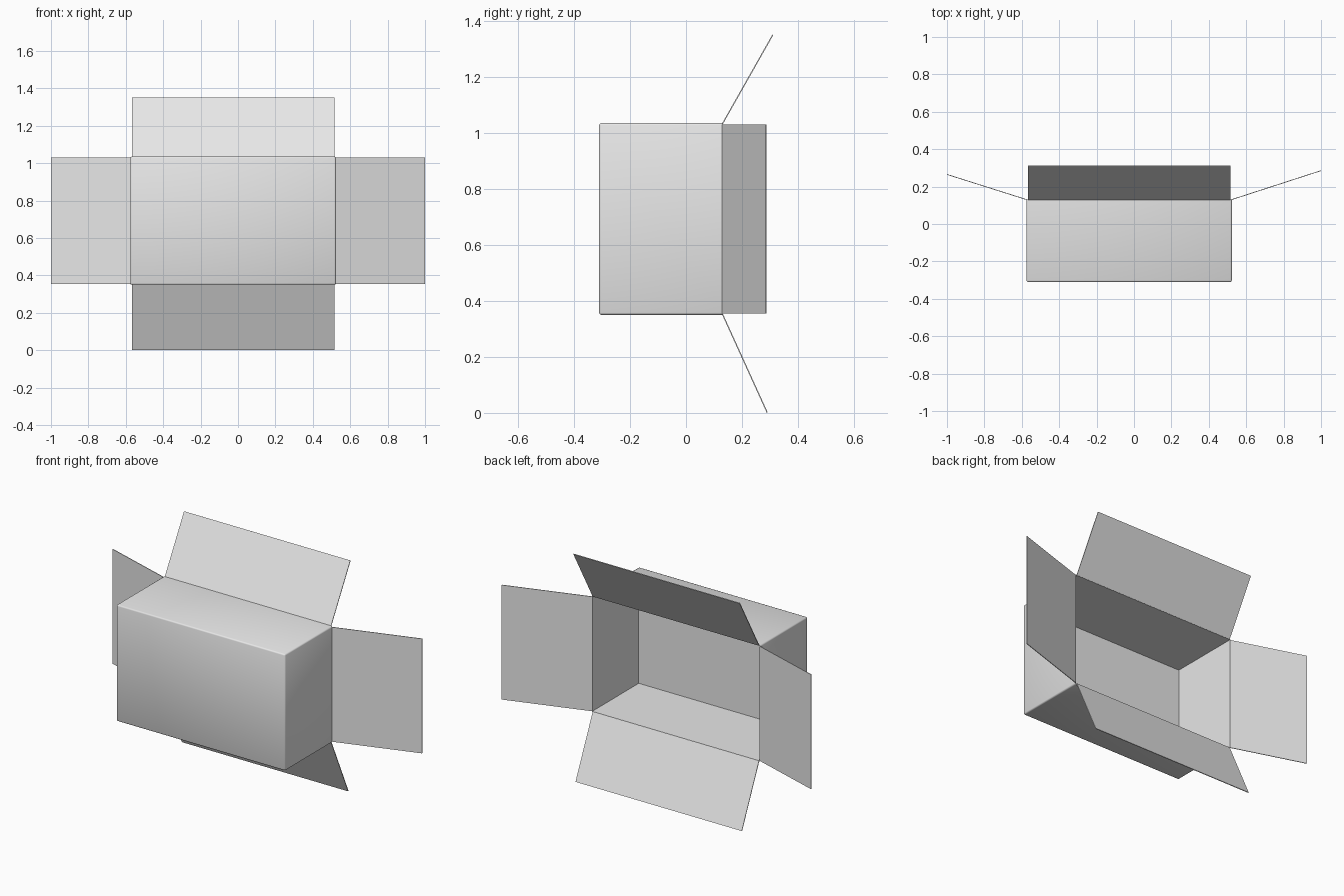
import bpy, bmesh
from mathutils import Vector, Matrix

cube = bpy.data.objects.get("Cube")
if cube:
    bpy.data.objects.remove(cube, do_unlink=True)

card = bpy.data.materials.new("light_grey_card")
card.use_nodes = True
card.diffuse_color = (0.8, 0.8, 0.8, 1)
card.node_tree.nodes["Principled BSDF"].inputs["Base Color"].default_value = (0.8, 0.8, 0.8, 1)

LEFT, RIGHT = -0.575, 0.523
FRONT, BACK = -0.31, 0.13
BOTTOM, TOP = 0.35, 1.035
THICK = 0.004


def finish(bm, name, smooth=False):
    mesh = bpy.data.meshes.new(name)
    for f in bm.faces:
        f.smooth = smooth
    bm.to_mesh(mesh)
    bm.free()
    mesh.materials.append(card)
    obj = bpy.data.objects.new(name, mesh)
    bpy.context.collection.objects.link(obj)
    return obj


def block(margin=0.0):
    """Solid box with the overall carton size; returns it and its back face."""
    lo = Vector((LEFT + margin, FRONT + margin, BOTTOM + margin))
    hi = Vector((RIGHT - margin, BACK, TOP - margin))
    bm = bmesh.new()
    bmesh.ops.create_cube(bm, size=1, matrix=Matrix.Translation((lo + hi) / 2)
                          @ Matrix.Diagonal((*(hi - lo), 1)))
    return bm, max(bm.faces, key=lambda f: f.calc_center_median().y)


# Outer shell: softly bevelled and smooth, open at the back
bm, back = block()
bmesh.ops.delete(bm, geom=[back], context='FACES_ONLY')
bmesh.ops.bevel(bm, geom=[e for e in bm.edges if not e.is_boundary],
                offset=0.008, segments=2, profile=0.5, affect='EDGES')
finish(bm, "box_shell", smooth=True)

# Inner lining: rim and pocket with flat faces
bm, back = block(0.001)
outside = [f for f in bm.faces if f != back]
bmesh.ops.inset_region(bm, faces=[back], thickness=THICK)
floor = bmesh.ops.extrude_discrete_faces(bm, faces=[back])["faces"][0]
bmesh.ops.translate(bm, verts=floor.verts, vec=(0, FRONT - BACK + 2 * THICK, 0))
bmesh.ops.delete(bm, geom=outside, context='FACES')
finish(bm, "box_lining")


# Flaps: thin sheets swung out from the rim
def flap(name, start, end, swing):
    a, b, s = Vector(start), Vector(end), Vector(swing)
    n = (b - a).cross(s).normalized() * THICK / 2
    bm = bmesh.new()
    sheet = bm.faces.new([bm.verts.new(p - n) for p in (a, b, b + s, a + s)])
    out = bmesh.ops.extrude_face_region(bm, geom=[sheet], use_keep_orig=True)["geom"]
    bmesh.ops.translate(bm, vec=2 * n, verts=[v for v in out if isinstance(v, bmesh.types.BMVert)])
    bmesh.ops.recalc_face_normals(bm, faces=bm.faces)
    finish(bm, name)


for name, z, swing in (("top_flap", TOP - 0.003, (0, 0.18, 0.318)),
                       ("bottom_flap", BOTTOM + 0.003, (0, 0.16, -0.352))):
    flap(name, (LEFT + 0.008, BACK, z), (RIGHT - 0.008, BACK, z), swing)

for name, x, swing in (("right_flap", LEFT + 0.002, (-0.427, 0.135, 0)),
                       ("left_flap", RIGHT - 0.002, (0.478, 0.155, 0))):
    flap(name, (x, BACK, BOTTOM + 0.005), (x, BACK, TOP - 0.006), swing)
